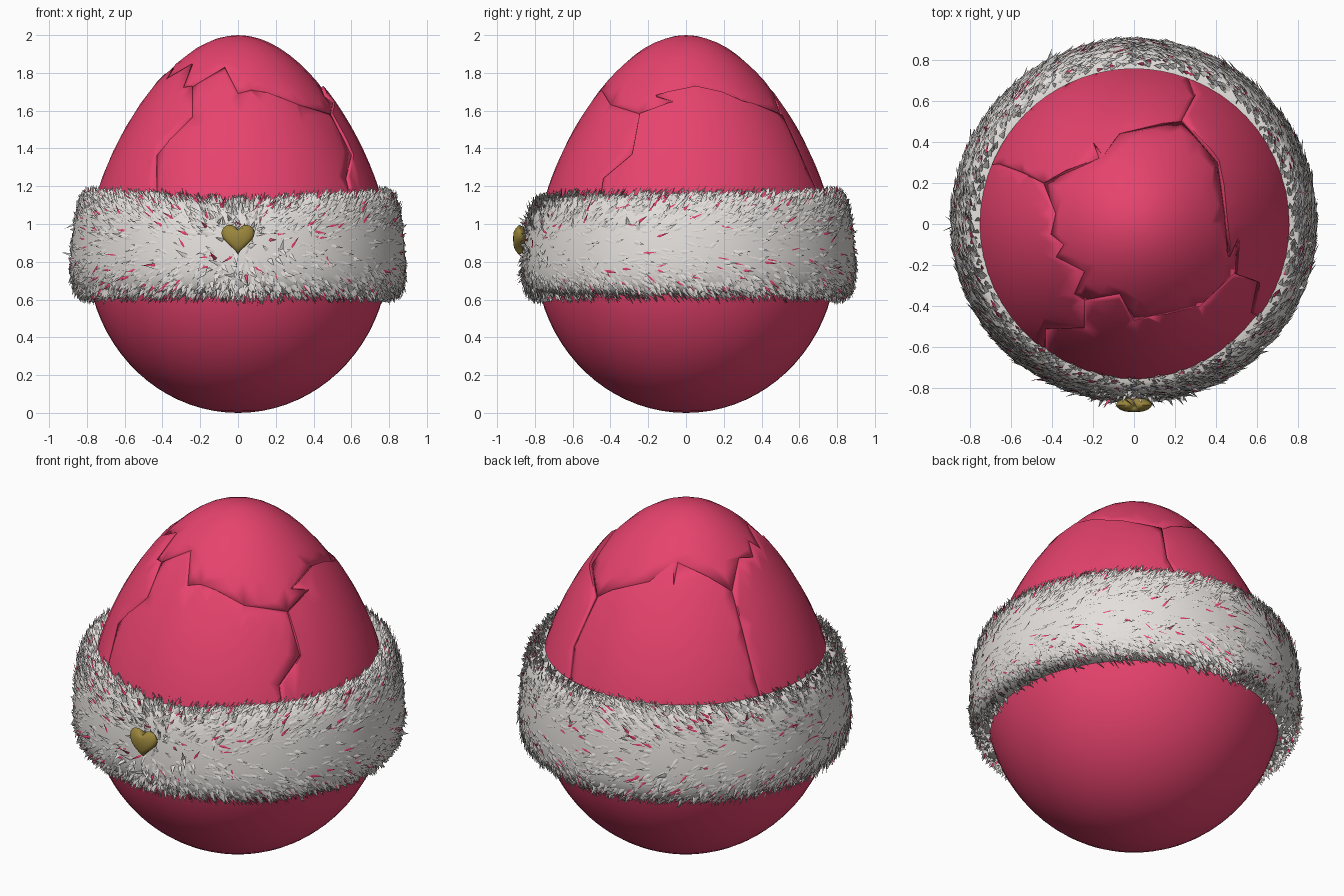
import bpy, bmesh, math, random
from mathutils import Vector
from mathutils.geometry import delaunay_2d_cdt

random.seed(4)
if "Cube" in bpy.data.objects:
    bpy.data.objects.remove(bpy.data.objects["Cube"])


def material(name, rgb):
    m = bpy.data.materials.new(name)
    m.use_nodes = True
    m.diffuse_color = (*rgb, 1)
    bsdf = m.node_tree.nodes["Principled BSDF"]
    bsdf.inputs["Base Color"].default_value = (*rgb, 1)
    bsdf.inputs["Roughness"].default_value = 0.7
    return m


PINK = material("shell pink", (0.80, 0.056, 0.155))
WHITE = material("fur white", (0.77, 0.74, 0.715))
GOLD = material("heart gold", (0.32, 0.235, 0.045))


def add_mesh(name, verts, faces, mats, angle):
    me = bpy.data.meshes.new(name)
    me.from_pydata(verts, [], faces)
    for m in mats:
        me.materials.append(m)
    ob = bpy.data.objects.new(name, me)
    bpy.context.collection.objects.link(ob)
    bpy.ops.object.select_all(action='DESELECT')
    bpy.context.view_layer.objects.active = ob
    ob.select_set(True)
    bpy.ops.object.shade_smooth_by_angle(angle=math.radians(angle))
    return ob


def bridge(rows, seg):
    """Quads between consecutive closed rings of seg vertices."""
    return [(r * seg + i, r * seg + (i + 1) % seg,
             (r + 1) * seg + (i + 1) % seg, (r + 1) * seg + i)
            for r in range(rows - 1) for i in range(seg)]


# Egg shape: round below the waist, tapering above it
WAIST, WIDE = 0.85, 0.8


def upper_radius(t):
    return WIDE * math.sqrt(max(0, 1 - t * t)) * (1 - 0.21 * t ** 1.3)


def height_at(radius):
    lo, hi = 0.0, 1.0
    for _ in range(40):
        mid = (lo + hi) / 2
        lo, hi = (mid, hi) if upper_radius(mid) > radius else (lo, mid)
    return WAIST + lo * (2 - WAIST)


# Inner egg, slightly sunken under the cracked shell
SEG, ROWS = 64, 40
verts = []
for r in range(ROWS):
    a = -math.pi / 2 + math.pi * (r + 0.02) / (ROWS - 0.96)
    s = math.sin(a)
    if s < 0:
        rad, z = WIDE * math.cos(a), WAIST * (1 + s)
    else:
        rad, z = upper_radius(s) - 0.02 * s ** 0.5, WAIST + s * (1.968 - WAIST)
    rad = max(rad, 0.001)
    for i in range(SEG):
        b = math.tau * i / SEG
        verts.append((rad * math.cos(b), rad * math.sin(b), z))
add_mesh("egg_body", verts, bridge(ROWS, SEG) + [tuple(reversed(range(SEG)))], [PINK], 40)

# Jagged rim of the cap in plan, one run per side plate, and the cracks between
RIM = {
    "left": [(-.44, .20), (-.38, .05), (-.405, -.05), (-.34, -.10), (-.38, -.16),
             (-.24, -.23), (-.29, -.34)],
    "front": [(-.24, -.37), (-.07, -.34), (0, -.47), (.07, -.45), (.32, -.40)],
    "right": [(.49, -.24), (.50, -.06), (.455, -.155), (.44, .05), (.405, .30)],
    "back": [(.23, .50), (-.07, .44), (-.15, .33), (-.20, .40), (-.17, .32)],
}
CRACKS = {
    "left": [(-.54, .25), (-.65, .29), (-.72, .28)],
    "front": [(-.24, -.50), (-.43, -.505), (-.43, -.63)],
    "right": [(.60, -.28), (.57, -.43), (.62, -.46)],
    "back": [(.295, .62), (.26, .71), (.27, .73)],
}
LIFT = {"left": 0.007, "front": 0.0, "right": 0.013, "back": 0.0}
EDGE = 0.778


def shell_plate(name, outline, lift):
    pts = [Vector(p) for p in outline]
    count = len(pts)
    for ring in range(1, 22):
        rad = EDGE * math.sin(ring / 22 * math.pi / 2)
        n = 4 + ring * 3
        pts += [Vector((rad * math.cos(math.tau * i / n), rad * math.sin(math.tau * i / n)))
                for i in range(n)]
    pts.append(Vector((0, 0)))
    out = delaunay_2d_cdt(pts, [], [list(range(count))], 1, 1e-5)
    used = sorted({i for f in out[2] for i in f})
    index = {v: i for i, v in enumerate(used)}
    verts = []
    for i in used:
        p = out[0][i]
        h = height_at(p.length)
        v = Vector((p.x, p.y, h))
        verts.append(v + Vector((p.x, p.y, 0.3 * (h - WAIST))).normalized() * lift)
    faces = [tuple(index[i] for i in f) for f in out[2]]
    ob = add_mesh(name, verts, faces, [PINK], 35)
    mod = ob.modifiers.new("thickness", 'SOLIDIFY')
    mod.thickness, mod.offset = 0.014, -1


shell_plate("shell_cap", sum(RIM.values(), []), 0.0)
sides = list(RIM)
for k, side in enumerate(sides):
    nxt = sides[(k + 1) % len(sides)]
    start, end = CRACKS[side][-1], CRACKS[nxt][-1]
    a0, a1 = math.atan2(start[1], start[0]), math.atan2(end[1], end[0])
    a1 += math.tau if a1 < a0 else 0
    arc = [(EDGE * math.cos(a0 + (a1 - a0) * i / 24), EDGE * math.sin(a0 + (a1 - a0) * i / 24))
           for i in range(25)]
    inner = RIM[side] + [RIM[nxt][0]] + CRACKS[nxt]
    shell_plate("shell_" + side, CRACKS[side] + arc + inner[::-1], LIFT[side])


# Fur band: a puffy belt, a little flatter and lower at the front
def band_point(az, phi):
    front = math.exp(-(az / 0.5) ** 2)
    s, c = math.sin(phi), max(0, math.cos(phi))
    z = 0.89 + 0.265 * math.copysign(abs(s) ** 0.8, s)
    r = 0.745 + 0.135 * c ** 0.5 - 0.09 * (z - 0.9) * c ** 0.5 - 0.015 * front
    z -= 0.04 * front * max(0, s)
    return Vector((r * math.sin(az), 0.01 - r * math.cos(az), z))


SEG, ROWS = 72, 17
verts = [band_point(-math.pi + math.tau * i / SEG, -math.pi / 2 + math.pi * r / (ROWS - 1))
         for r in range(ROWS) for i in range(SEG)]
add_mesh("fur_band", verts, bridge(ROWS, SEG), [WHITE], 60)

# Fur tufts: small ridged blades combed away from the front centre, shaggier at the rims
verts, faces, pink = [], [], []
for _ in range(5200):
    az, u = random.uniform(-math.pi, math.pi), random.uniform(-1, 1)
    rim = abs(u) ** 0.8
    phi = math.copysign(1.56 * rim, u)
    p = band_point(az, phi)
    side = (band_point(az + 0.01, phi) - p).normalized()
    up = (band_point(az, phi + 0.005) - band_point(az, phi - 0.005)).normalized()
    n = side.cross(up).normalized()
    d = (side * (math.tanh(az * 3) * 0.8 + random.gauss(0, 0.25))
         + Vector((0, 0, math.sin(phi) * 0.8 + random.gauss(0, 0.25)))
         + n * random.uniform(0.08, 0.24 + 0.16 * rim)).normalized()
    across = d.cross(n).normalized()
    is_pink = int(random.random() < 0.09)
    w = random.uniform(0.009, 0.016) * (1 - 0.25 * is_pink)
    length = random.uniform(0.045, 0.085 - 0.02 * rim)
    p = p - n * 0.006
    b = len(verts)
    verts += [p - across * w, p + across * w, p + n * w * 0.8, p + d * length]
    faces += [(b, b + 2, b + 3), (b + 2, b + 1, b + 3), (b + 1, b, b + 3)]
    pink += [is_pink] * 3
tufts = add_mesh("fur_tufts", verts, faces, [WHITE, PINK], 100)
tufts.data.polygons.foreach_set("material_index", pink)

# Heart charm: stacked outlines that round off towards the front and back
SEG, LAYERS = 40, 11
verts = []
for k in range(LAYERS):
    a = -math.pi / 2 + math.pi * (k + 0.15) / (LAYERS - 0.7)
    size, depth = math.cos(a) ** 0.6 * 0.0056, 0.035 * math.sin(a)
    soft = 0.12 + 0.88 * abs(math.sin(a)) ** 1.5
    for i in range(SEG):
        t = math.tau * i / SEG
        x = 16 * math.sin(t) ** 3
        z = 13 * math.cos(t) - 5 * math.cos(2 * t) - 2 * math.cos(3 * t) - math.cos(4 * t) + 2
        x += (13 * math.sin(t) - x) * soft
        z += (12 * math.cos(t) - z) * soft
        verts.append((x * size, -0.88 + depth, 0.922 + z * size))
faces = bridge(LAYERS, SEG) + [tuple(range(SEG)), tuple(range((LAYERS - 1) * SEG, LAYERS * SEG))]
heart = add_mesh("heart_charm", verts, faces, [GOLD], 60)
bm = bmesh.new()
bm.from_mesh(heart.data)
bmesh.ops.recalc_face_normals(bm, faces=bm.faces)
bm.to_mesh(heart.data)
bm.free()
